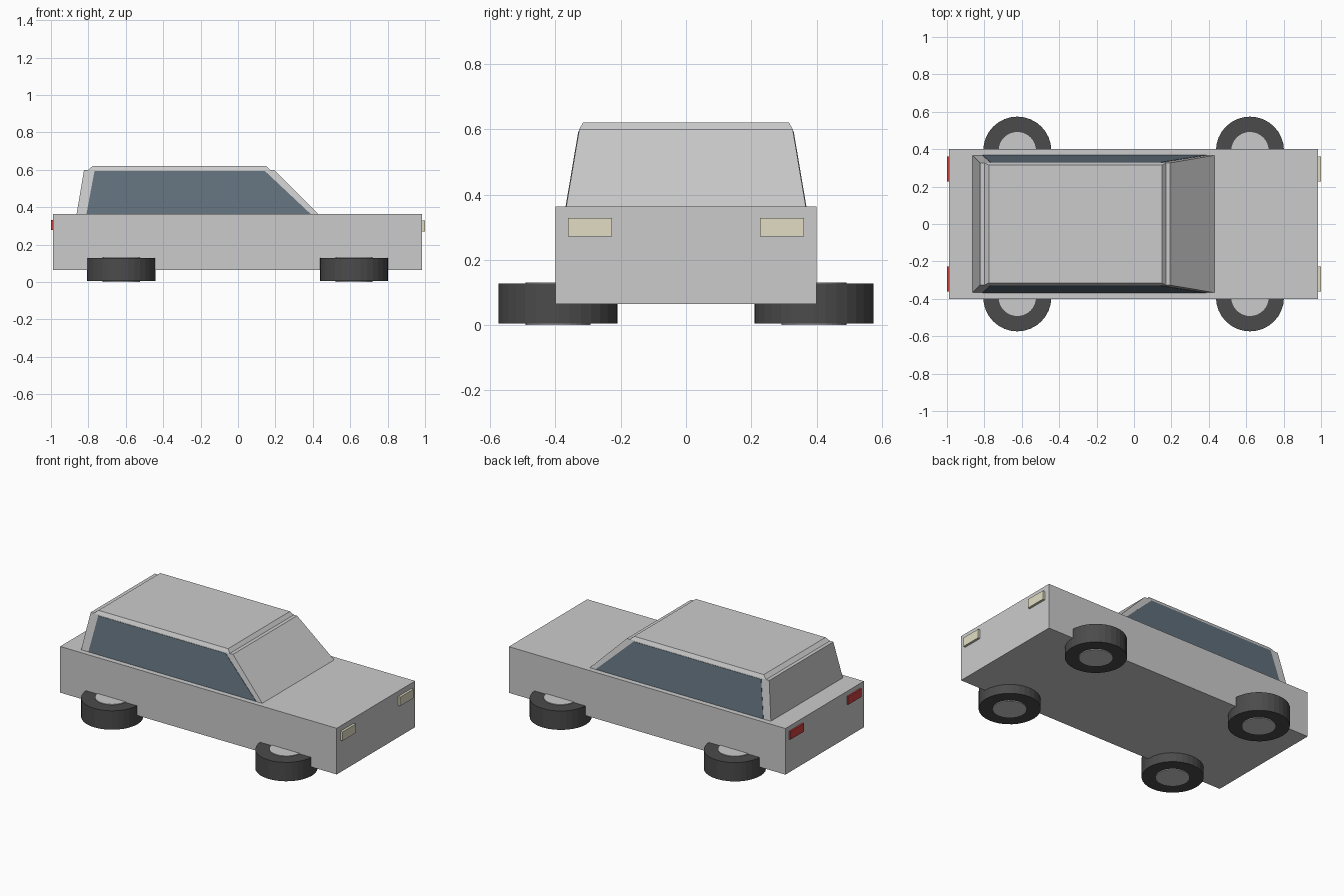
import bpy, bmesh
from math import pi

if "Cube" in bpy.data.objects:
    bpy.data.objects.remove(bpy.data.objects["Cube"])


def material(name, rgb):
    m = bpy.data.materials.new(name)
    m.diffuse_color = (*rgb, 1)
    m.use_nodes = True
    m.node_tree.nodes["Principled BSDF"].inputs["Base Color"].default_value = m.diffuse_color
    return m


RUBBER = material("rubber", (0.07, 0.07, 0.07))
METAL = material("metal", (0.6, 0.62, 0.63))
GLASS = material("glass", (0.12, 0.16, 0.20))
CREAM = material("cream", (0.75, 0.72, 0.55))
RED = material("red", (0.6, 0.05, 0.05))


def loft(name, bottom, top, mat=None):
    """Tapered block between two rectangles (x0, x1, y0, y1, z)."""
    bm = bmesh.new()
    rings = []
    for x0, x1, y0, y1, z in (bottom, top):
        rings.append([bm.verts.new((x, y, z)) for x, y in
                      ((x0, y0), (x1, y0), (x1, y1), (x0, y1))])
    lo, hi = rings
    bm.faces.new(lo[::-1])
    bm.faces.new(hi)
    for i in range(4):
        j = (i + 1) % 4
        bm.faces.new((lo[i], lo[j], hi[j], hi[i]))
    return finish(name, bm, mat)


def box(name, x0, x1, y0, y1, z0, z1, mat=None):
    return loft(name, (x0, x1, y0, y1, z0), (x0, x1, y0, y1, z1), mat)


def disc(name, x, y, z0, z1, radius, mat):
    bm = bmesh.new()
    bmesh.ops.create_cone(bm, cap_ends=True, segments=32, radius1=radius,
                          radius2=radius, depth=z1 - z0)
    bmesh.ops.translate(bm, verts=bm.verts, vec=(x, y, (z0 + z1) / 2))
    return finish(name, bm, mat)


def finish(name, bm, mat):
    bmesh.ops.recalc_face_normals(bm, faces=bm.faces)
    me = bpy.data.meshes.new(name)
    bm.to_mesh(me)
    bm.free()
    ob = bpy.data.objects.new(name, me)
    bpy.context.collection.objects.link(ob)
    if mat:
        me.materials.append(mat)
    return ob


# Body, tapered cabin and bevelled roof panel
box("body", -0.99, 0.985, -0.4, 0.4, 0.065, 0.363)
loft("cabin", (-0.863, 0.43, -0.367, 0.367, 0.363),
     (-0.823, 0.193, -0.327, 0.327, 0.6))
loft("roof", (-0.80, 0.17, -0.327, 0.327, 0.6),
     (-0.776, 0.15, -0.315, 0.315, 0.621))

for s, side in ((-1, "right"), (1, "left")):
    # Side window laid onto the sloping cabin wall
    bm = bmesh.new()
    outline = ((-0.81, 0.364), (0.388, 0.364), (0.143, 0.594), (-0.767, 0.594))
    vs = []
    for x, z in outline:
        y = 0.367 - (z - 0.363) * 0.04 / 0.237
        vs.append(bm.verts.new((x, s * (y - 0.01), z)))
    for x, z in outline:
        y = 0.367 - (z - 0.363) * 0.04 / 0.237
        vs.append(bm.verts.new((x, s * (y + 0.002), z)))
    bm.faces.new(vs[:4])
    bm.faces.new(vs[4:])
    for i in range(4):
        j = (i + 1) % 4
        bm.faces.new((vs[i], vs[j], vs[j + 4], vs[i + 4]))
    finish("window_" + side, bm, GLASS)

    # Lights
    y0, y1 = sorted((s * 0.226, s * 0.362))
    box("headlight_" + side, 0.97, 1.0, y0, y1, 0.271, 0.329, CREAM)
    box("taillight_" + side, -1.0, -0.97, y0, y1, 0.279, 0.332, RED)

    # Flat-lying wheels with hubs
    for x, end in ((-0.624, "rear"), (0.62, "front")):
        disc(f"tyre_{end}_{side}", x, s * 0.392, 0.005, 0.127, 0.182, RUBBER)
        disc(f"hub_{end}_{side}", x, s * 0.392, 0.0, 0.131, 0.1, METAL)
